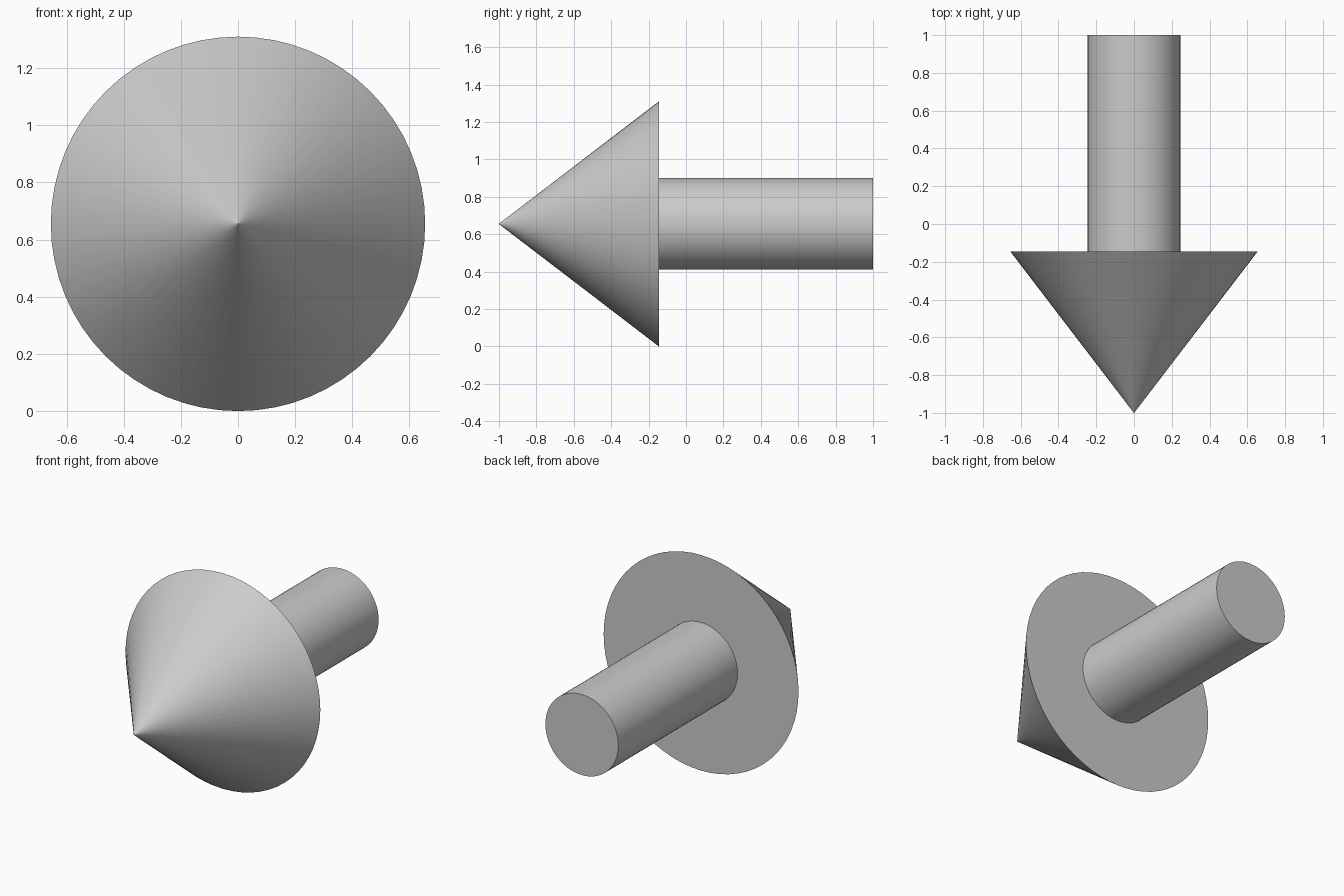
import bpy
from math import radians

if "Cube" in bpy.data.objects:
    bpy.data.objects.remove(bpy.data.objects["Cube"])

SIDES = 64
AXIS_Z = 0.655     # height of the arrow's axis
JOIN_Y = -0.145    # where head and shaft meet
TIP_R = 0.001      # tiny flat tip keeps the cone's smooth shading clean


def lathe_part(name, r_back, r_front, y_front, y_back):
    """Cone or cylinder lying along y, front end towards -y."""
    bpy.ops.mesh.primitive_cone_add(
        vertices=SIDES, radius1=r_back, radius2=r_front,
        depth=y_back - y_front,
        location=(0, (y_front + y_back) / 2, AXIS_Z),
        rotation=(radians(90), 0, 0))
    obj = bpy.context.object
    obj.name = name
    bpy.ops.object.shade_smooth_by_angle(angle=radians(30))
    return obj


# Pointed head
lathe_part("arrow_head", 0.655, TIP_R, -1.0, JOIN_Y)

# Round shaft
lathe_part("arrow_shaft", 0.245, 0.245, JOIN_Y, 1.0)
